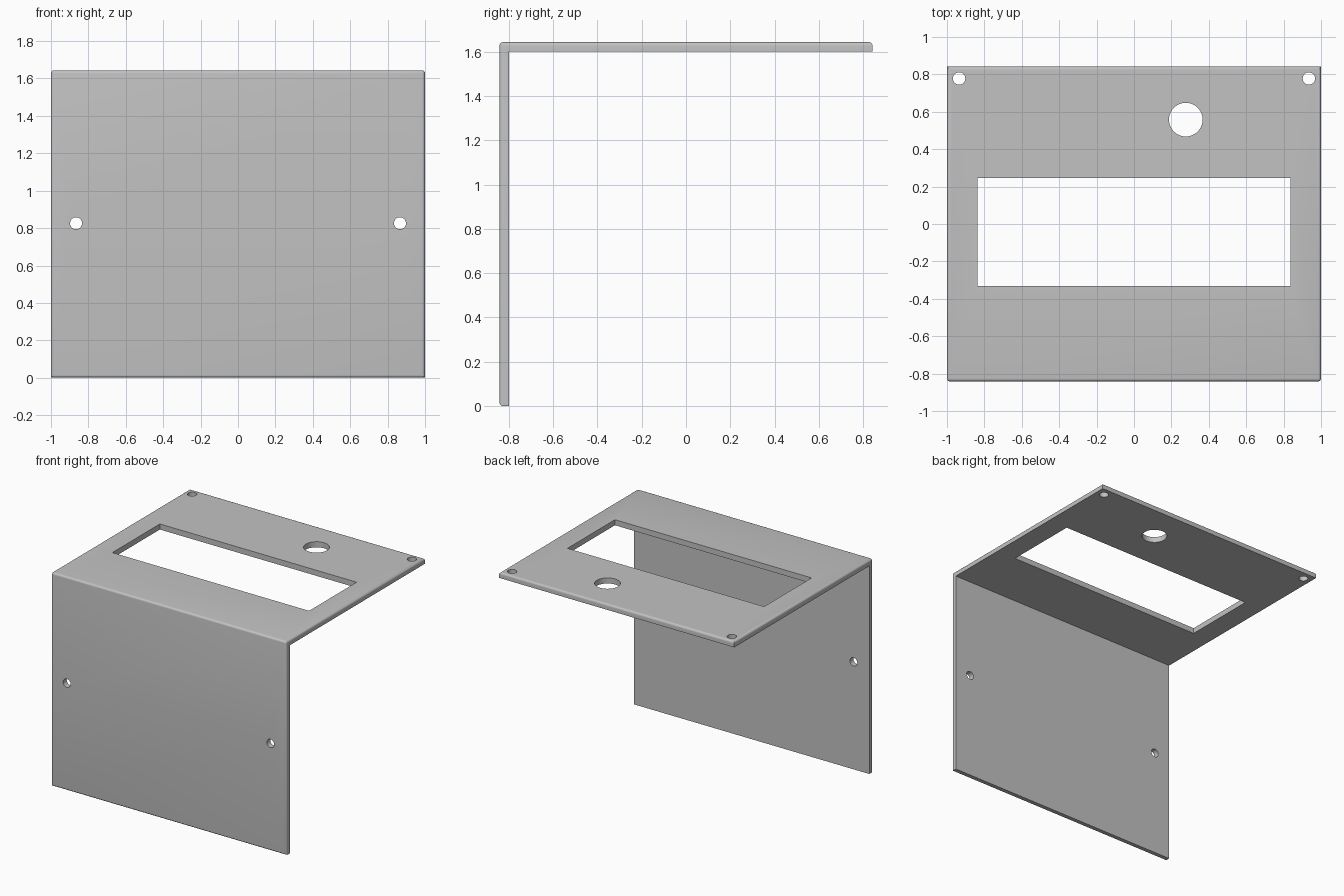
import bpy, bmesh, math
from mathutils import Vector

cube = bpy.data.objects.get("Cube")
if cube:
    bpy.data.objects.remove(cube, do_unlink=True)

HALF_X, HALF_Y, HEIGHT, THICK, ROUND = 1.0, 0.842, 1.643, 0.043, 0.016

# Plain grey sheet metal
metal = bpy.data.materials.new("grey_metal")
metal.use_nodes = True
grey = (0.54, 0.54, 0.54, 1)
metal.diffuse_color = grey
metal.node_tree.nodes["Principled BSDF"].inputs["Base Color"].default_value = grey


def add_object(name, bm):
    bmesh.ops.recalc_face_normals(bm, faces=bm.faces)
    mesh = bpy.data.meshes.new(name)
    bm.to_mesh(mesh)
    bm.free()
    mesh.materials.append(metal)
    obj = bpy.data.objects.new(name, mesh)
    bpy.context.collection.objects.link(obj)
    return obj


# L-shaped bracket: side profile (y, z) extruded across x
inner_y, inner_z = -HALF_Y + THICK, HEIGHT - THICK
profile = [(-HALF_Y, 0), (inner_y, 0), (inner_y, inner_z),
           (HALF_Y, inner_z), (HALF_Y, HEIGHT), (-HALF_Y, HEIGHT)]
bm = bmesh.new()
side = bm.faces.new([bm.verts.new((-HALF_X, y, z)) for y, z in profile])
swept = bmesh.ops.extrude_face_region(bm, geom=[side])["geom"]
bmesh.ops.translate(bm, vec=(2 * HALF_X, 0, 0),
                    verts=[v for v in swept if isinstance(v, bmesh.types.BMVert)])
bmesh.ops.recalc_face_normals(bm, faces=bm.faces)

# Round every edge of the two outer faces
outer = [f for f in bm.faces
         if (f.normal.z > 0.9 and f.calc_center_median().z > inner_z + 0.01)
         or (f.normal.y < -0.9 and f.calc_center_median().y < inner_y - 0.01)]
edges = list({e for f in outer for e in f.edges})
bmesh.ops.bevel(bm, geom=edges, offset=ROUND, segments=5, profile=0.5,
                affect='EDGES', clamp_overlap=True)
bracket = add_object("bracket", bm)


def cut(obj):
    obj.hide_render = True
    obj.hide_set(True)
    mod = bracket.modifiers.new(obj.name, 'BOOLEAN')
    mod.operation = 'DIFFERENCE'
    mod.solver = 'EXACT'
    mod.object = obj


def drill(name, location, radius, axis):
    bm = bmesh.new()
    bmesh.ops.create_cone(bm, cap_ends=True, segments=40, radius1=radius,
                          radius2=radius, depth=0.3)
    turn = Vector((0, 0, 1)).rotation_difference(Vector(axis)).to_matrix()
    bmesh.ops.rotate(bm, matrix=turn, verts=bm.verts)
    bmesh.ops.translate(bm, vec=location, verts=bm.verts)
    cut(add_object(name, bm))


# Mirrored screw holes in the front and top plates
for label, s in (("left", 1), ("right", -1)):
    drill("front_hole_cutter_" + label, (s * 0.866, -HALF_Y, 0.826), 0.032, (0, 1, 0))
    drill("top_hole_cutter_" + label, (s * 0.935, 0.778, HEIGHT), 0.033, (0, 0, 1))

# Large round hole
drill("round_opening_cutter", (0.277, 0.558, HEIGHT), 0.09, (0, 0, 1))

# Rectangular window
bm = bmesh.new()
bmesh.ops.create_cube(bm, size=1)
bmesh.ops.scale(bm, vec=(1.674, 0.577, 0.3), verts=bm.verts)
bmesh.ops.translate(bm, vec=(0, -0.043, HEIGHT), verts=bm.verts)
cut(add_object("window_cutter", bm))

# Apply the cuts, then drop the cutters
bpy.context.view_layer.update()
cut_mesh = bpy.data.meshes.new_from_object(
    bracket.evaluated_get(bpy.context.evaluated_depsgraph_get()))
cutters = [m.object for m in bracket.modifiers]
bracket.modifiers.clear()
bracket.data = cut_mesh
for c in cutters:
    bpy.data.objects.remove(c, do_unlink=True)

# Smooth rounds with crisp plate edges
bpy.ops.object.select_all(action='DESELECT')
bracket.select_set(True)
bpy.context.view_layer.objects.active = bracket
bpy.ops.object.shade_smooth_by_angle(angle=math.radians(30))
